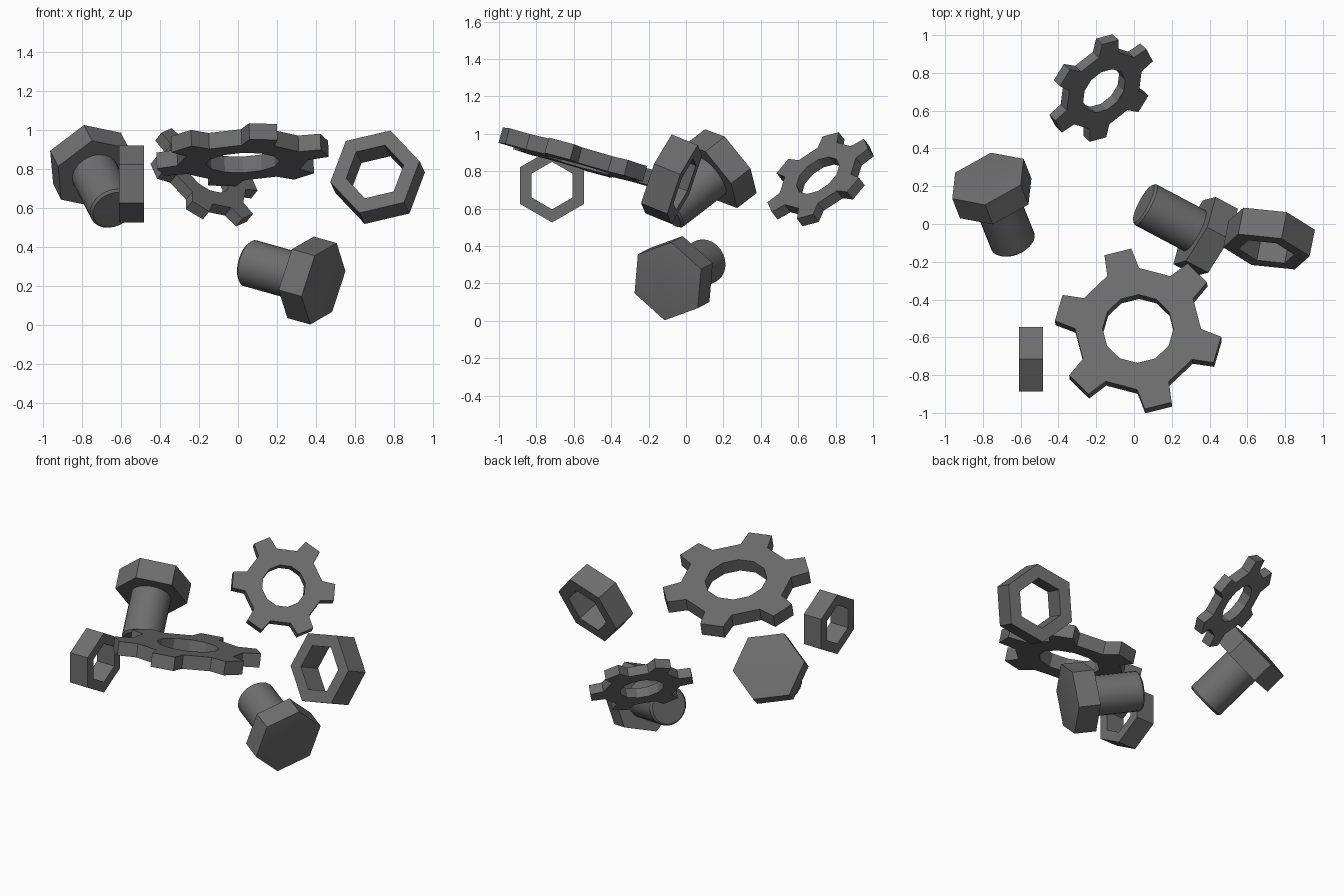
import bpy, bmesh
from math import sin, cos, pi, radians
from mathutils import Vector, Matrix

if "Cube" in bpy.data.objects:
    bpy.data.objects.remove(bpy.data.objects["Cube"])

# dark steel shared by every part
steel = bpy.data.materials.new("dark_steel")
steel.diffuse_color = (0.155, 0.155, 0.155, 1)
steel.use_nodes = True
steel.node_tree.nodes["Principled BSDF"].inputs["Base Color"].default_value = steel.diffuse_color


def frame(pos, axis, ref):
    """Local z along axis, local x along ref (made perpendicular)."""
    z = Vector(axis).normalized()
    x = Vector(ref)
    x = (x - z * x.dot(z)).normalized()
    y = z.cross(x)
    m = Matrix((x, y, z)).transposed().to_4x4()
    m.translation = Vector(pos)
    return m


def ring(bm, n, r, z, start=0.0):
    return [bm.verts.new((r * cos(start + 2 * pi * i / n), r * sin(start + 2 * pi * i / n), z))
            for i in range(n)]


def bridge(bm, a, b):
    n = len(a)
    return [bm.faces.new((a[i], a[(i + 1) % n], b[(i + 1) % n], b[i])) for i in range(n)]


def solid(bm, n, profile):
    """Closed n-sided solid from (radius, z) rings, bottom to top."""
    rings = [ring(bm, n, r, z) for r, z in profile]
    for a, b in zip(rings, rings[1:]):
        bridge(bm, a, b)
    bm.faces.new(rings[0][::-1])
    bm.faces.new(rings[-1])


def tube(bm, n, outer, inner, t, start=0.0):
    """n-sided ring with a hole; returns its outer side faces."""
    rings = [ring(bm, n, r, z, start) for r, z in
             ((outer, -t / 2), (outer, t / 2), (inner, t / 2), (inner, -t / 2))]
    sides = [bridge(bm, rings[k], rings[(k + 1) % 4]) for k in range(4)]
    return sides[0]


def finish(bm, name, matrix, smooth=False):
    bmesh.ops.recalc_face_normals(bm, faces=bm.faces)
    me = bpy.data.meshes.new(name)
    bm.to_mesh(me)
    bm.free()
    me.materials.append(steel)
    ob = bpy.data.objects.new(name, me)
    bpy.context.collection.objects.link(ob)
    ob.matrix_world = matrix
    if smooth:
        bpy.ops.object.select_all(action='DESELECT')
        ob.select_set(True)
        bpy.context.view_layer.objects.active = ob
        bpy.ops.object.shade_smooth_by_angle(angle=radians(28))
    return ob


def gear(name, matrix, tip):
    bm = bmesh.new()
    sides = tube(bm, 12, tip * 0.765, tip * 0.43, tip * 0.195, -pi / 12)
    # every second side grows into a tapered tooth
    for k in range(0, 12, 2):
        u = Vector((cos(k * pi / 6), sin(k * pi / 6), 0))
        t = Vector((-u.y, u.x, 0))
        face = bmesh.ops.extrude_discrete_faces(bm, faces=[sides[k]])["faces"][0]
        for v in face.verts:
            v.co = u * tip + t * (v.co.dot(t) * 0.85) + Vector((0, 0, v.co.z))
    return finish(bm, name, matrix)


def nut(name, matrix, radius):
    bm = bmesh.new()
    tube(bm, 6, radius, radius * 0.645, radius * 0.65)
    return finish(bm, name, matrix)


def bolt(name, matrix):
    # origin at the centre of the head's outer face, shank along -z
    bm = bmesh.new()
    solid(bm, 6, [(0.22, -0.143), (0.22, -0.006), (0.165, 0.0)])
    solid(bm, 24, [(0.110, -0.457), (0.122, -0.445), (0.122, -0.143)])
    return finish(bm, name, matrix, smooth=True)


# gears: centre, axis, direction of one tooth
gear("large_gear", frame((0.023, -0.566, 0.872), (-0.04, 0.27, 0.963), (-0.106, 0.405, -0.118)), 0.437)
gear("small_gear", frame((-0.174, 0.720, 0.757), (0.54, -0.51, 0.67), (-0.032, -0.249, -0.164)), 0.31)

# nuts: centre, axis, direction of one corner
nut("left_nut", frame((-0.546, -0.716, 0.723), (1, 0, 0), (0, 0, 1)), 0.197)
n_axis = Vector((-0.18, -0.91, 0.37)).normalized()
flat_x = (Vector((1, 0, 0)) - n_axis * n_axis.x).normalized()
up = flat_x.cross(n_axis)
if up.z < 0:
    up = -up
nut("right_nut", frame((0.715, -0.077, 0.757), n_axis,
                       flat_x * cos(radians(10)) + up * sin(radians(10))), 0.236)

# bolts: head face centre, axis towards the head, direction of one head corner
bolt("right_bolt", frame((0.443, -0.10, 0.21), (0.858, -0.455, -0.24), (0.111, 0.176, 0.064)))
bolt("left_bolt", frame((-0.775, 0.244, 0.857), (-0.30, 0.755, 0.583), (0.016, 0.143, -0.176)))
